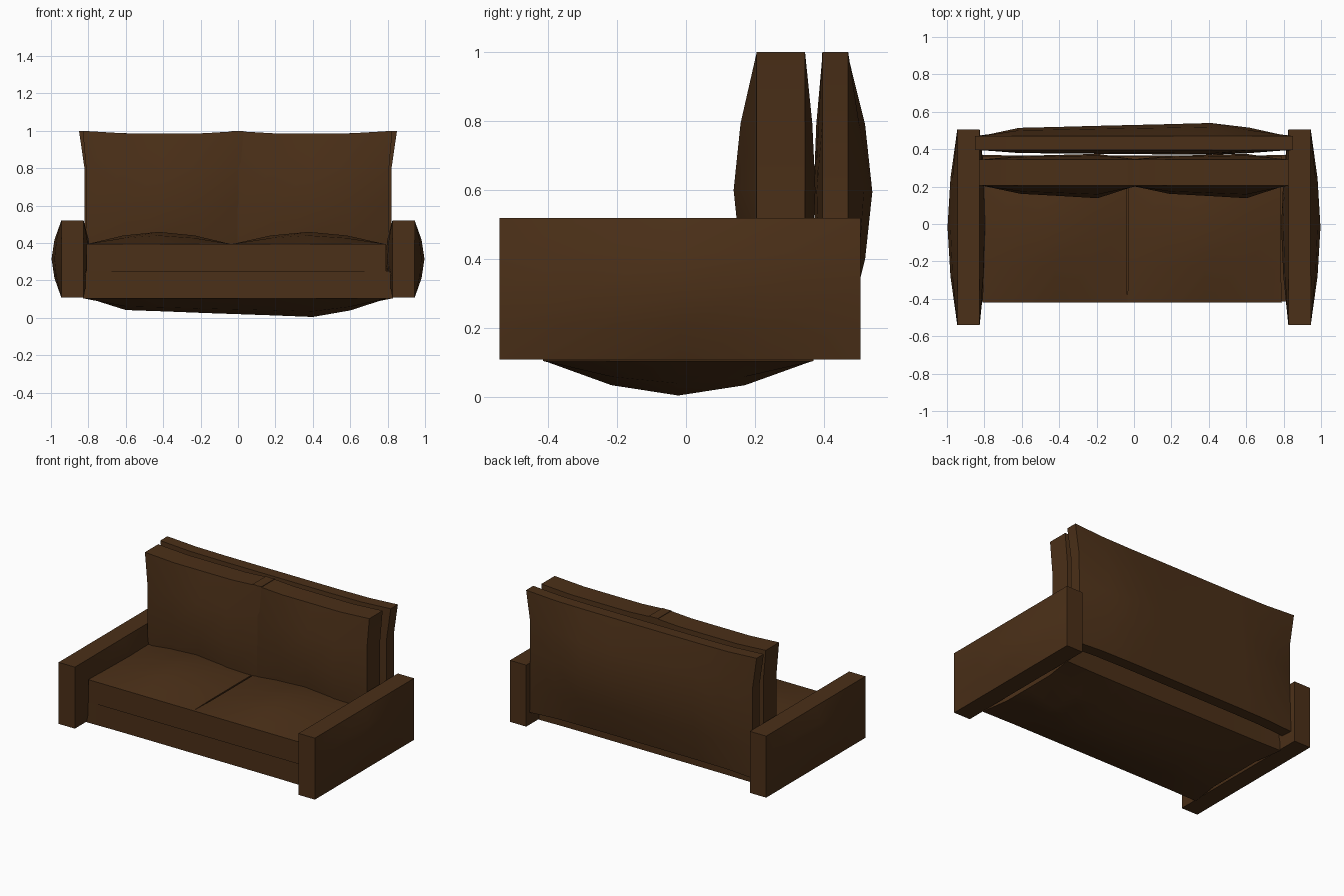
import bpy, bmesh

if "Cube" in bpy.data.objects:
    bpy.data.objects.remove(bpy.data.objects["Cube"])

leather = bpy.data.materials.new("brown_leather")
leather.diffuse_color = (0.07, 0.029, 0.009, 1)
leather.use_nodes = True
leather.node_tree.nodes["Principled BSDF"].inputs["Base Color"].default_value = leather.diffuse_color

ROUND = [0, 0.7, 1, 0.7, 0]                                  # even bulge
SKEW = [0, 0.65, 0.82, 1, 0]                                 # bulge fuller on one side
LONG = [0, 0.63, 0.7, 0.78, 0.85, 0.92, 1, 0.65, 0]          # same, on a long panel


def pillow(name, lo, hi, bulge, pinch=(0, 0, 0), weights=(ROUND, ROUND, ROUND), thin=1):
    """Box on a lattice. bulge = {(axis, side): amount}; pinch pulls the edges
    across the thin axis inwards between the corners."""
    segs = [len(w) - 1 for w in weights]
    segs[thin] = 1
    bm = bmesh.new()
    verts = {}

    def vert(key):
        if key in verts:
            return verts[key]
        p = [2 * k / n - 1 for k, n in zip(key, segs)]
        co = [(l + h) / 2 + q * (h - l) / 2 for l, h, q in zip(lo, hi, p)]
        # face bulges
        for (axis, side), amount in bulge.items():
            if p[axis] == side:
                a, b = [i for i in range(3) if i != axis]
                co[axis] += side * amount * weights[a][key[a]] * weights[b][key[b]]
        # pulled-in edges
        a, b = [i for i in range(3) if i != thin]
        co[a] -= p[a] * pinch[a] * (1 - p[b] ** 6)
        co[b] -= p[b] * pinch[b] * (1 - p[a] ** 6)
        verts[key] = bm.verts.new(co)
        return verts[key]

    for axis in range(3):
        a, b = [i for i in range(3) if i != axis]
        for end in (0, segs[axis]):
            for i in range(segs[a]):
                for j in range(segs[b]):
                    quad = []
                    for di, dj in ((0, 0), (1, 0), (1, 1), (0, 1)):
                        key = [0, 0, 0]
                        key[axis], key[a], key[b] = end, i + di, j + dj
                        quad.append(vert(tuple(key)))
                    bm.faces.new(quad)
    bmesh.ops.recalc_face_normals(bm, faces=bm.faces)
    mesh = bpy.data.meshes.new(name)
    bm.to_mesh(mesh)
    bm.free()
    mesh.materials.append(leather)
    obj = bpy.data.objects.new(name, mesh)
    bpy.context.collection.objects.link(obj)
    bpy.ops.object.select_all(action='DESELECT')
    obj.select_set(True)
    bpy.context.view_layer.objects.active = obj
    bpy.ops.object.shade_smooth_by_angle(angle=0.7)
    return obj


# Base with sagging underside
pillow("base", (-0.83, -0.415, 0.105), (0.83, 0.37, 0.25),
       {(2, -1): 0.1, (2, 1): 0.02}, (0.03, 0.005, 0), (LONG, ROUND, ROUND), thin=2)

# Back panel
pillow("back_panel", (-0.85, 0.395, 0.19), (0.85, 0.47, 1.0),
       {(1, 1): 0.07, (1, -1): 0.025}, (0.03, 0, 0.015), (LONG, ROUND, ROUND))

# Armrests
for side, label in ((-1, "left"), (1, "right")):
    x0, x1 = sorted((side * 0.825, side * 0.945))
    pillow(label + "_armrest", (x0, -0.54, 0.11), (x1, 0.505, 0.52),
           {(0, side): 0.052, (0, -side): 0.038}, thin=0)

# Seat cushions
for label, x0, x1 in (("left", -0.81, -0.035), ("right", -0.035, 0.79)):
    pillow(label + "_seat_cushion", (x0, -0.42, 0.247), (x1, 0.36, 0.395),
           {(2, 1): 0.065}, (0.005, 0, 0), thin=2)

# Back cushions, their corners overlapping in the middle
for label, x0, x1 in (("left", -0.83, 0.03), ("right", -0.035, 0.825)):
    pillow(label + "_back_cushion", (x0, 0.205, 0.2), (x1, 0.345, 1.0),
           {(1, -1): 0.067, (1, 1): 0.03}, (0.018, 0, 0.013), (SKEW, ROUND, ROUND))
